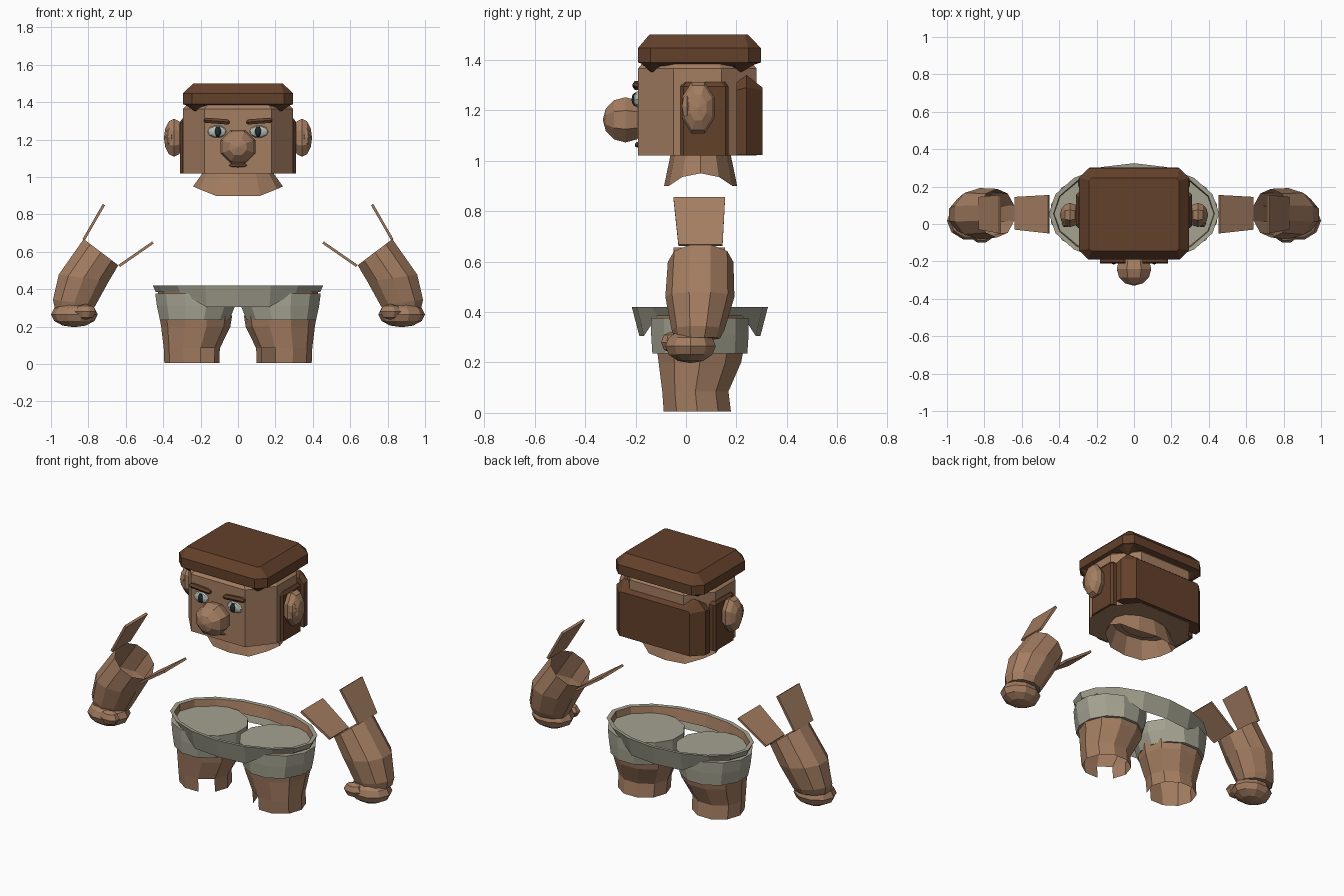
import bpy, bmesh, math
from mathutils import Vector, Matrix

if "Cube" in bpy.data.objects:
    bpy.data.objects.remove(bpy.data.objects["Cube"])


def material(name, rgb):
    m = bpy.data.materials.new(name)
    m.diffuse_color = (*rgb, 1)
    m.use_nodes = True
    m.node_tree.nodes["Principled BSDF"].inputs["Base Color"].default_value = m.diffuse_color
    return m


SKIN = material("skin", (0.37, 0.205, 0.12))
HAIR = material("hair_brown", (0.125, 0.052, 0.024))
CLOTH = material("cloth_grey", (0.37, 0.36, 0.28))
EYE = material("eye_white", (0.48, 0.52, 0.48))
PUPIL = material("pupil_dark", (0.012, 0.025, 0.025))
LIP = material("lip", (0.22, 0.10, 0.06))


def finish(name, bm, mats, mirror=False, normals=True):
    if normals:
        bmesh.ops.recalc_face_normals(bm, faces=bm.faces)
    me = bpy.data.meshes.new(name)
    bm.to_mesh(me)
    bm.free()
    ob = bpy.data.objects.new(name, me)
    bpy.context.collection.objects.link(ob)
    for m in mats if isinstance(mats, list) else [mats]:
        me.materials.append(m)
    if mirror:
        ob.modifiers.new("mirror", "MIRROR").use_mirror_merge = False
    return ob


def oval(c, u, v, n, turn=0.0):
    """Ring of points round c with half axes u and v."""
    c, u, v = Vector(c), Vector(u), Vector(v)
    return [c + u * math.cos(2 * math.pi * (i + turn) / n)
            + v * math.sin(2 * math.pi * (i + turn) / n) for i in range(n)]


def flat_oval(x, y, z, rx, ry, n, turn=0.0):
    return oval((x, y, z), (rx, 0, 0), (0, ry, 0), n, turn)


def octagon(x0, x1, y0, y1, cx, cy, z):
    """Rectangle with cut corners."""
    return [Vector((x, y, z)) for x, y in
            [(x0 + cx, y0), (x1 - cx, y0), (x1, y0 + cy), (x1, y1 - cy),
             (x1 - cx, y1), (x0 + cx, y1), (x0, y1 - cy), (x0, y0 + cy)]]


def loft(name, rings, mats, low=True, high=True, skip=(), paint=None, mirror=False):
    bm = bmesh.new()
    vs = [[bm.verts.new(p) for p in r] for r in rings]
    n = len(rings[0])
    for k in range(len(vs) - 1):
        for j in range(n):
            if (k, j) in skip:
                continue
            i = (j + 1) % n
            f = bm.faces.new((vs[k][j], vs[k][i], vs[k + 1][i], vs[k + 1][j]))
            f.material_index = paint(k) if paint else 0
    if low:
        bm.faces.new(vs[0][::-1])
    if high:
        bm.faces.new(vs[-1])
    return finish(name, bm, mats, mirror)


def ball(name, c, r, mat, seg=8, rings=6, axis="Z", mirror=False):
    bm = bmesh.new()
    turn = Matrix.Rotation(math.pi / seg, 4, "Z")
    tilt = {"Z": Matrix(), "Y": Matrix.Rotation(math.pi / 2, 4, "X"),
            "X": Matrix.Rotation(math.pi / 2, 4, "Y")}[axis]
    bmesh.ops.create_uvsphere(bm, u_segments=seg, v_segments=rings, radius=1,
                              matrix=Matrix.Translation(c) @ Matrix.Diagonal((*r, 1)) @ tilt @ turn)
    return finish(name, bm, mat, mirror)


# Head: block with wide cut front corners
loft("head", [octagon(-.295, .295, -.19, .28, .115, .14, 1.02),
              octagon(-.295, .295, -.19, .28, .115, .14, 1.365),
              octagon(-.27, .27, -.17, .26, .11, .13, 1.39)], SKIN)

# Hair cap: bevelled slab with hanging corner tips
loft("hair_cap", [octagon(-.25, .25, -.15, .255, .04, .04, 1.375),
                  octagon(-.295, .295, -.19, .297, .05, .05, 1.39),
                  octagon(-.295, .295, -.19, .297, .05, .05, 1.447),
                  octagon(-.24, .24, -.145, .245, .012, .012, 1.5)], HAIR)
for label, y0, y1, yt in (("front", -.185, -.08, -.135), ("back", .15, .29, .215)):
    loft("hair_tip_" + label,
         [octagon(.222, .232, yt - .005, yt + .005, .002, .002, 1.352),
          octagon(.165, .29, y0, y1, .04, .04, 1.392)], HAIR, mirror=True)


# Back hair panel: shallow block narrowing towards the rear
def panel_ring(y, x, top, cut):
    return [Vector(p) for p in ((-x, y, 1.022), (x, y, 1.022), (x, y, top - cut),
                                (x - cut, y, top), (-x + cut, y, top), (-x, y, top - cut))]


loft("back_hair", [panel_ring(.20, .30, 1.31, .03), panel_ring(.24, .298, 1.34, .05),
                   panel_ring(.303, .235, 1.29, .01)], HAIR)

# Side hair
loft("side_hair", [octagon(.26, .31, -.022, .168, .012, .012, 1.02),
                   octagon(.26, .31, -.022, .168, .012, .012, 1.295),
                   octagon(.26, .298, -.01, .155, .012, .012, 1.312)], HAIR, mirror=True)

# Ears
ball("ear", (.342, .048, 1.21), (.054, .07, .11), SKIN, 8, 6, "X", True)
ball("ear_front_lobe", (.365, .003, 1.215), (.022, .022, .05), SKIN, 6, 4, "Z", True)

# Face
ball("nose", (0, -.24, 1.162), (.1, .09, .097), SKIN, 8, 6, "Y")
ball("eye", (.112, -.19, 1.243), (.05, .018, .034), EYE, 10, 6, "Y", True)
ball("pupil", (.108, -.2, 1.243), (.019, .016, .03), PUPIL, 8, 6, "Y", True)
ball("mouth", (0, -.19, 1.063), (.052, .014, .012), LIP, 8, 4, "X")
loft("eyebrow", [oval((x, -.195, z), (0, .017, 0), (0, 0, r), 6) for x, z, r in
                 ((.045, 1.293, .008), (.06, 1.295, .016), (.165, 1.303, .016),
                  (.182, 1.302, .008))], HAIR, mirror=True)

# Neck: short open flare, its rim lifted at the sides
rim = flat_oval(0, .058, .9, .24, .145, 12)
for p in rim:
    p.z += .05 * max(0, (abs(p.x) - .13) / .11)
loft("neck", [rim, flat_oval(0, .058, 1.02, .19, .12, 12)], SKIN, low=False, high=False)
loft("neck_root", [flat_oval(0, .058, 1.012, .13, .085, 12),
                   flat_oval(0, .058, 1.03, .13, .085, 12)], SKIN)


# Forearm: each ring runs from an outer point to an inner point
def arm_ring(outer, inner, y, ry):
    o, i = Vector((outer[0], y, outer[1])), Vector((inner[0], y, inner[1]))
    return oval((o + i) / 2, (o - i) / 2, (0, ry, 0), 10, .5)


loft("forearm", [arm_ring((.985, .30), (.77, .29), .045, .09),
                 arm_ring((.995, .345), (.755, .315), .048, .105),
                 arm_ring((.965, .48), (.685, .44), .055, .137),
                 arm_ring((.83, .672), (.635, .525), .058, .13)],
     SKIN, high=False, mirror=True)

# Arm strips: thin flaps above the open elbow
for label, base, tip in (("outer", (.825, .665), (.717, .853)),
                         ("inner", (.635, .525), (.455, .65))):
    d = Vector((tip[0] - base[0], 0, tip[1] - base[1])).normalized()
    side = Vector((d.z, 0, -d.x)) * .007
    rings = []
    for (x, z), y0, y1 in ((base, -.03, .145), (tip, -.05, .155)):
        a, b = Vector((x, y0, z)), Vector((x, y1, z))
        rings.append([a - side, a + side, b + side, b - side])
    loft("arm_strip_" + label, rings, SKIN, mirror=True)

# Hand and thumb
ball("hand", (.875, .018, .265), (.125, .105, .068), SKIN, 10, 6, "Z", True)
ball("thumb", (.815, -.06, .28), (.06, .042, .042), SKIN, 8, 4, "Z", True)

# Legs: open at the foot with one missing face at the inner front
loft("leg", [flat_oval(.247, .045, .005, .147, .14, 10),
             flat_oval(.247, .037, .085, .15, .138, 10),
             flat_oval(.226, .055, .2, .185, .172, 10),
             flat_oval(.226, .057, .26, .195, .182, 10)],
     SKIN, low=False, skip={(0, 6)}, mirror=True)

# Trouser legs with flat closed tops
loft("trouser_leg", [flat_oval(.232, .055, .235, .192, .195, 12, .5),
                     flat_oval(.225, .055, .31, .216, .2, 12, .5),
                     flat_oval(.228, .055, .377, .222, .2, 12, .5)], CLOTH, mirror=True)

# Waistband: hangs lower at the front and back, skin lining inside
hem = flat_oval(0, .055, .305, .44, .24, 16)
for p in hem:
    p.z += .08 * min(1, max(0, (abs(p.x) - .175) / .12))
loft("waistband", [hem, flat_oval(0, .055, .42, .455, .27, 16),
                   flat_oval(0, .055, .418, .43, .248, 16),
                   flat_oval(0, .055, .35, .425, .235, 16)],
     [CLOTH, SKIN], low=False, high=False, paint=lambda k: int(k == 2))
